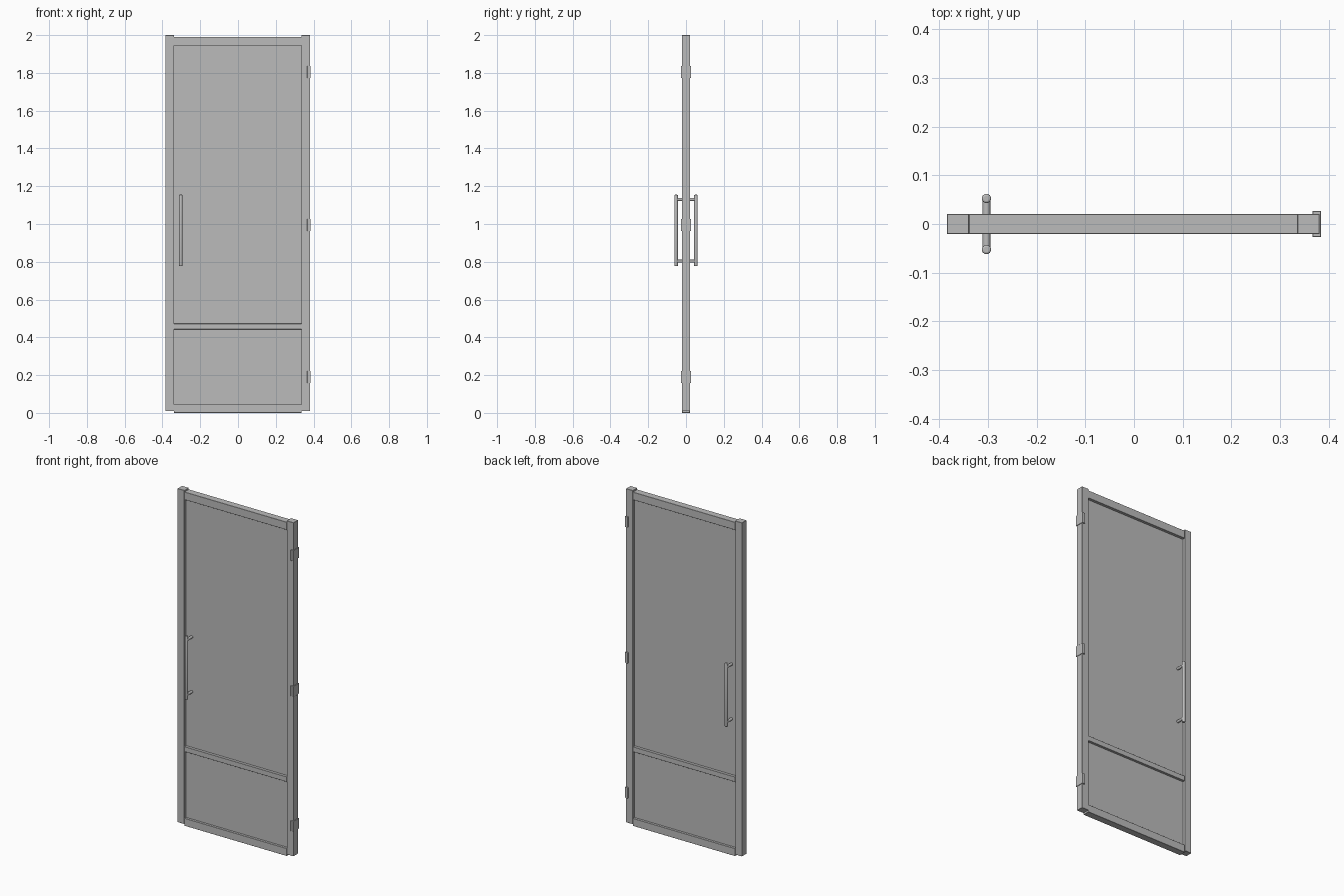
import bpy, bmesh, math
from mathutils import Matrix, Vector

if "Cube" in bpy.data.objects:
    bpy.data.objects.remove(bpy.data.objects["Cube"])

grey = bpy.data.materials.new("plain_grey")
grey.diffuse_color = (0.5, 0.5, 0.5, 1)
grey.use_nodes = True
grey.node_tree.nodes["Principled BSDF"].inputs["Base Color"].default_value = grey.diffuse_color


def finish(name, bm):
    mesh = bpy.data.meshes.new(name)
    bm.to_mesh(mesh)
    bm.free()
    mesh.materials.append(grey)
    ob = bpy.data.objects.new(name, mesh)
    bpy.context.collection.objects.link(ob)
    return ob


def box(name, x, y, z, bevel=0.0):
    bm = bmesh.new()
    size = [b - a for a, b in (x, y, z)]
    mid = [(a + b) / 2 for a, b in (x, y, z)]
    bmesh.ops.create_cube(bm, size=1, matrix=Matrix.Translation(mid) @ Matrix.Diagonal((*size, 1)))
    if bevel:
        bmesh.ops.bevel(bm, geom=bm.edges[:], offset=bevel, segments=1, affect='EDGES')
    return finish(name, bm)


def rod(name, a, b, r, round_ends=0.0):
    a, b = Vector(a), Vector(b)
    d = b - a
    bm = bmesh.new()
    bmesh.ops.create_cone(bm, cap_ends=True, segments=16, radius1=r, radius2=r, depth=d.length,
                          matrix=Matrix.Translation((a + b) / 2) @ d.to_track_quat('Z', 'Y').to_matrix().to_4x4())
    if round_ends:
        rims = [e for e in bm.edges if any(len(f.verts) > 4 for f in e.link_faces)]
        bmesh.ops.bevel(bm, geom=rims, offset=round_ends, segments=3, profile=0.5, affect='EDGES')
    for f in bm.faces:
        f.smooth = len(f.verts) <= 4
    for e in bm.edges:
        e.smooth = e.calc_face_angle(0) < math.radians(40)
    return finish(name, bm)


XL, XR = -0.339, 0.336      # opening between the stiles
DEPTH = (-0.021, 0.021)

# Upright stiles
box("left_stile", (-0.384, XL), DEPTH, (0.01, 2.0), 0.001)
box("right_stile", (XR, 0.381), DEPTH, (0.01, 2.0), 0.001)

# Horizontal rails
for name, z in (("top_rail", (1.945, 1.991)), ("middle_rail", (0.442, 0.472)), ("bottom_rail", (0.0, 0.045))):
    box(name, (XL, XR), (-0.0205, 0.0205), z, 0.0008)

# Recessed infill panels
box("upper_panel", (XL, XR), (-0.004, 0.004), (0.47, 1.947))
box("lower_panel", (XL, XR), (-0.006, 0.006), (0.043, 0.444))

# Hinges clasping the right stile
for i, z in enumerate((0.19, 0.995, 1.805)):
    box(f"hinge_{i + 1}", (0.366, 0.384), (-0.027, 0.027), (z - 0.032, z + 0.032), 0.001)

# Pull handles on both sides
for side, s in (("front", -1), ("back", 1)):
    rod(f"{side}_handle_bar", (-0.303, s * 0.0525, 0.777), (-0.303, s * 0.0525, 1.155), 0.0095, 0.004)
    for place, z in (("lower", 0.803), ("upper", 1.13)):
        rod(f"{side}_{place}_handle_post", (-0.303, 0, z), (-0.303, s * 0.0525, z), 0.008)
